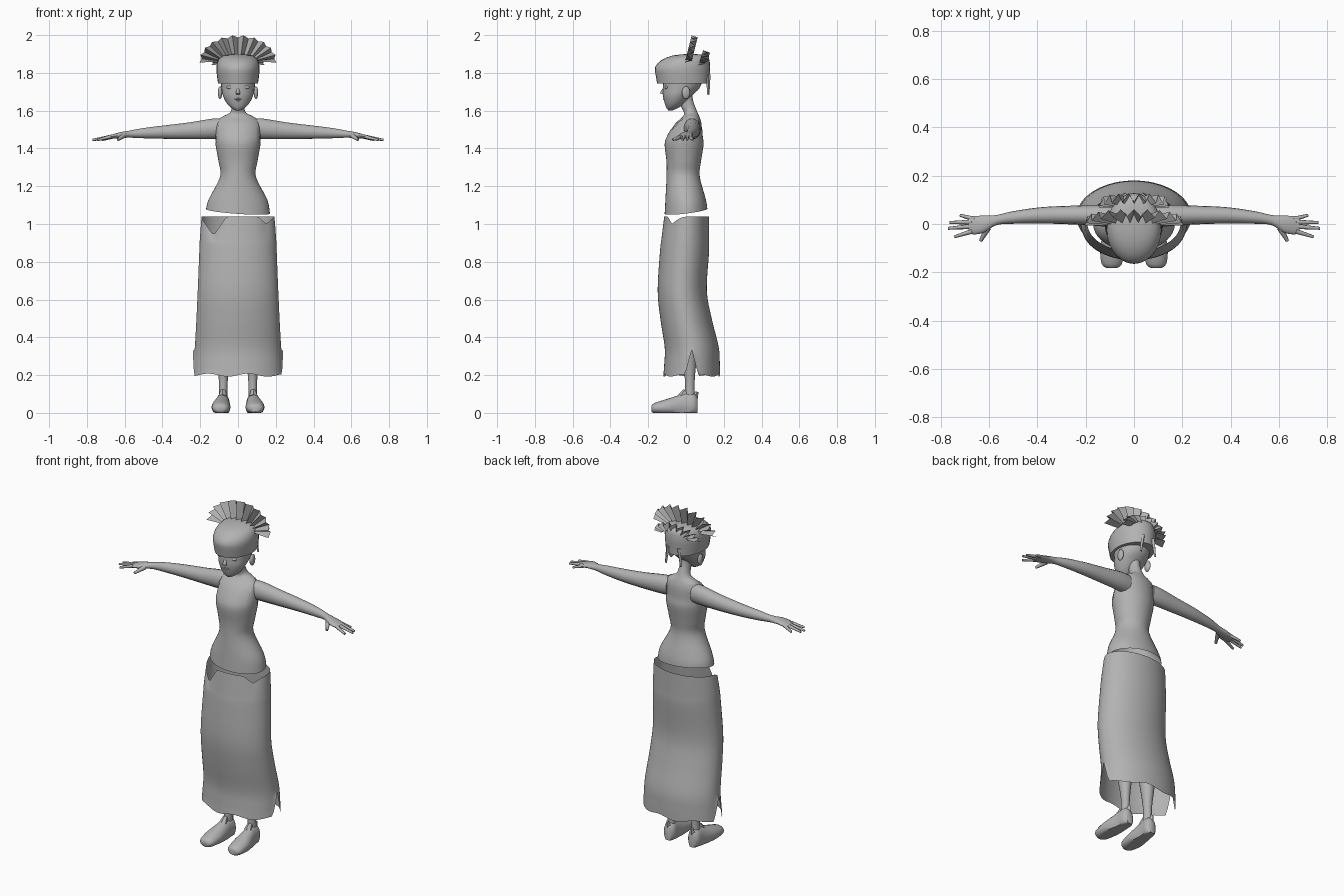
import bpy, bmesh, math
from mathutils import Vector

cube = bpy.data.objects.get("Cube")
if cube:
    bpy.data.objects.remove(cube, do_unlink=True)

grey = bpy.data.materials.new("plain grey")
grey.use_nodes = True
COLOUR = (0.45, 0.45, 0.45, 1)
grey.diffuse_color = COLOUR
grey.node_tree.nodes["Principled BSDF"].inputs["Base Color"].default_value = COLOUR


def finish(name, bm, smooth=True):
    bmesh.ops.recalc_face_normals(bm, faces=bm.faces)
    me = bpy.data.meshes.new(name)
    bm.to_mesh(me)
    bm.free()
    me.materials.append(grey)
    ob = bpy.data.objects.new(name, me)
    bpy.context.collection.objects.link(ob)
    if smooth:
        bpy.ops.object.select_all(action='DESELECT')
        ob.select_set(True)
        bpy.context.view_layer.objects.active = ob
        bpy.ops.object.shade_smooth_by_angle(angle=math.radians(50))
    return ob


def spline(rings, steps):
    """Catmull-Rom interpolation between rings."""
    out = []
    for i in range(len(rings) - 1):
        quad = [rings[max(0, min(len(rings) - 1, i + k))] for k in (-1, 0, 1, 2)]
        for s in range(steps):
            t = s / steps
            out.append([b + .5 * t * (c - a + t * (2*a - 5*b + 4*c - d + t * (3*(b - c) + d - a)))
                        for a, b, c, d in zip(*quad)])
    return out + [list(rings[-1])]


def loft(name, rings, axis='z', n=20, steps=3, caps=True, side=1, warp=None, keep=None):
    """Skin ellipses (position, centre a, centre b, radius a, radius b) along an axis."""
    bm = bmesh.new()
    loops = []
    for t, a, b, ra, rb in spline(rings, steps):
        loop = []
        for k in range(n):
            ang = math.tau * k / n
            u, v = a + ra * math.cos(ang), b + rb * math.sin(ang)
            p = Vector({'z': (u, v, t), 'x': (t, u, v), 'y': (u, t, v)}[axis])
            if warp:
                warp(p)
            p.x *= side
            loop.append(bm.verts.new(p))
        loops.append(loop)
    for lo, hi in zip(loops, loops[1:]):
        for k in range(n):
            j = (k + 1) % n
            bm.faces.new((lo[k], lo[j], hi[j], hi[k]))
    if caps:
        bm.faces.new(loops[0])
        bm.faces.new(loops[-1])
    if keep:
        drop = [f for f in bm.faces if not keep(f.calc_center_median())]
        bmesh.ops.delete(bm, geom=drop, context='FACES')
    return finish(name, bm)


def rod(name, p, q, r1, r2, n=8):
    p, q = Vector(p), Vector(q)
    bm = bmesh.new()
    bmesh.ops.create_cone(bm, cap_ends=True, segments=n, radius1=r1, radius2=r2, depth=(q - p).length)
    rot = (q - p).to_track_quat('Z', 'Y')
    for v in bm.verts:
        v.co = rot @ v.co + (p + q) / 2
    return finish(name, bm)


def ball(name, centre, size):
    bm = bmesh.new()
    bmesh.ops.create_uvsphere(bm, u_segments=14, v_segments=8, radius=1)
    for v in bm.verts:
        v.co = Vector([c + s * k for c, s, k in zip(centre, size, v.co)])
    return finish(name, bm)


# Body: chest, shoulders and neck
TORSO = [(1.07, 0, 0, .166, .11), (1.13, 0, -.002, .152, .104), (1.25, 0, -.015, .092, .085),
         (1.33, 0, -.012, .1, .088), (1.42, 0, -.01, .116, .1), (1.47, 0, -.005, .118, .09),
         (1.53, 0, .012, .113, .07), (1.565, 0, .026, .088, .046)]
NECK = [(1.588, 0, .026, .044, .036), (1.62, 0, .012, .032, .037),
        (1.66, 0, .0, .03, .036), (1.71, 0, -.005, .032, .04)]
loft("chest_and_neck", TORSO[3:] + NECK, n=28)


# Sleeveless top with a scooped neck, armholes and a slanted hem
def hem_slant(p):
    if p.z < 1.13:
        p.z += (1.13 - p.z) / .06 * (.12 * p.y - .07 * p.x - .003)


def top_shape(c):
    scoop = c.z > 1.5 and abs(c.x) < .055 + (c.z - 1.5) * .3
    armhole = c.z > 1.44 and abs(c.x) > .1
    return not (scoop or armhole)


loft("sleeveless_top", [(z, a, b, ra + .003, rb + .003) for z, a, b, ra, rb in TORSO],
     n=40, steps=4, caps=False, warp=hem_slant, keep=top_shape)


# Long open skirt with side slits and notches in the waist
def skirt_shape(p):
    slit = max(0, 1 - abs(p.y - .03) / .035)
    if p.z < .34:
        p.z += slit * .95 * (.34 - p.z)
        p.z += .008 * math.sin(p.x * 30) * (p.z < .22)
    for x, width, low in ((-.13, .07, .94), (.15, .045, 1.0)):
        notch = max(0, 1 - abs(p.x - x) / width)
        if p.y < 0 and p.z > .9:
            p.z -= notch * (p.z - .9) / .14 * (1.04 - low)


loft("long_skirt", [(.2, 0, .03, .238, .15), (.26, 0, .032, .234, .147), (.35, 0, .03, .228, .143),
                    (.5, 0, 0, .22, .136), (.65, 0, -.02, .213, .13), (.85, 0, -.008, .205, .13),
                    (.92, 0, -.004, .202, .126), (1.04, 0, .003, .193, .118)],
     n=72, steps=4, caps=False, warp=skirt_shape)

# Head, nose, lips
loft("head", [(1.602, 0, -.082, .012, .012), (1.615, 0, -.072, .036, .032), (1.64, 0, -.06, .06, .053),
              (1.68, 0, -.045, .08, .077), (1.72, 0, -.025, .088, .097), (1.77, 0, -.015, .094, .105)], n=28)
rod("nose", (0, -.112, 1.725), (0, -.128, 1.688), .006, .012)
ball("upper_lip", (0, -.113, 1.662), (.022, .009, .006))
ball("lower_lip", (0, -.108, 1.652), (.018, .009, .006))

# Wrapped hat with a rounded, sloping crown
loft("head_wrap", [(1.745, 0, -.015, .106, .138), (1.79, 0, -.018, .112, .143), (1.83, 0, -.018, .114, .146),
                   (1.868, 0, -.003, .105, .127), (1.892, 0, .02, .075, .09), (1.9, 0, .025, .02, .02)],
     n=28, steps=2)


# Pleated fans standing on the hat
def fan(name, centre, inner, outer, pleats, depth, lean, spread):
    bm = bmesh.new()
    previous = None
    for i in range(pleats * 2 + 1):
        ang = math.pi / 2 + spread * (1 - i / pleats)
        fold = i % 2
        pair = []
        for (rx, rz), grow in ((inner, 0), (outer, fold * .012)):
            dz = (rz - grow) * math.sin(ang)
            y = centre[1] + fold * depth + lean * dz
            pair.append(bm.verts.new((centre[0] + (rx - grow) * math.cos(ang), y, centre[2] + dz)))
        if previous:
            bm.faces.new((previous[0], previous[1], pair[1], pair[0]))
        previous = pair
    return finish(name, bm, smooth=False)


fan("front_fan", (0, -.005, 1.86), (.11, .035), (.205, .14), 11, .035, .25, math.radians(92))
fan("back_fan", (0, .07, 1.85), (.085, .02), (.145, .07), 10, .04, .3, math.radians(98))

for side, word in ((1, "left"), (-1, "right")):
    # Face details and the ties behind the head
    ball(word + "_ear", (side * .095, .0, 1.695), (.012, .022, .034))
    ball(word + "_eye", (side * .042, -.104, 1.724), (.021, .009, .009))
    rod(word + "_wrap_tie", (side * .035, .118, 1.79), (side * .05, .118, 1.685), .012, .006, 4)

    # Arm, palm and fingers
    loft(word + "_arm", [(.08, .03, 1.505, .045, .055), (.14, .035, 1.503, .044, .054),
                         (.25, .037, 1.494, .039, .045), (.38, .036, 1.487, .034, .036),
                         (.5, .027, 1.481, .026, .027), (.57, .016, 1.476, .021, .019),
                         (.62, .0, 1.471, .035, .016), (.66, -.005, 1.464, .038, .012),
                         (.685, -.005, 1.46, .034, .008)], axis='x', n=16, side=side)
    tips = [(.66, .02, .72, .036), (.67, .008, .763, .006), (.67, -.01, .77, -.018), (.67, -.03, .743, -.053)]
    for i, (x1, y1, x2, y2) in enumerate(tips):
        rod(f"{word}_finger_{i + 1}", (side * x1, y1, 1.463), (side * x2, y2, 1.445), .0105, .006)
    rod(word + "_thumb", (side * .605, -.015, 1.468), (side * .635, -.07, 1.446), .014, .007)

    # Leg and shoe
    loft(word + "_leg", [(.06, .08, .02, .024, .028), (.13, .078, .02, .022, .025), (.2, .078, .02, .026, .028),
                         (.32, .08, .015, .04, .043), (.45, .085, 0, .045, .05)], n=16, side=side)

    def flat_sole(p):
        p.z = max(0, p.z)

    loft(word + "_shoe", [(-.183, .092, .022, .02, .016), (-.165, .092, .025, .042, .028),
                          (-.1, .09, .03, .05, .044), (-.04, .085, .035, .043, .058),
                          (0, .082, .04, .037, .066), (.04, .08, .042, .036, .062),
                          (.06, .08, .038, .022, .045)],
         axis='y', n=20, side=side, warp=flat_sole)
    rod(word + "_shoe_tongue", (side * .081, -.02, .085), (side * .08, .0, .118), .024, .014, 6)
    rod(word + "_heel_tab", (side * .08, .048, .08), (side * .08, .058, .112), .016, .008, 4)
